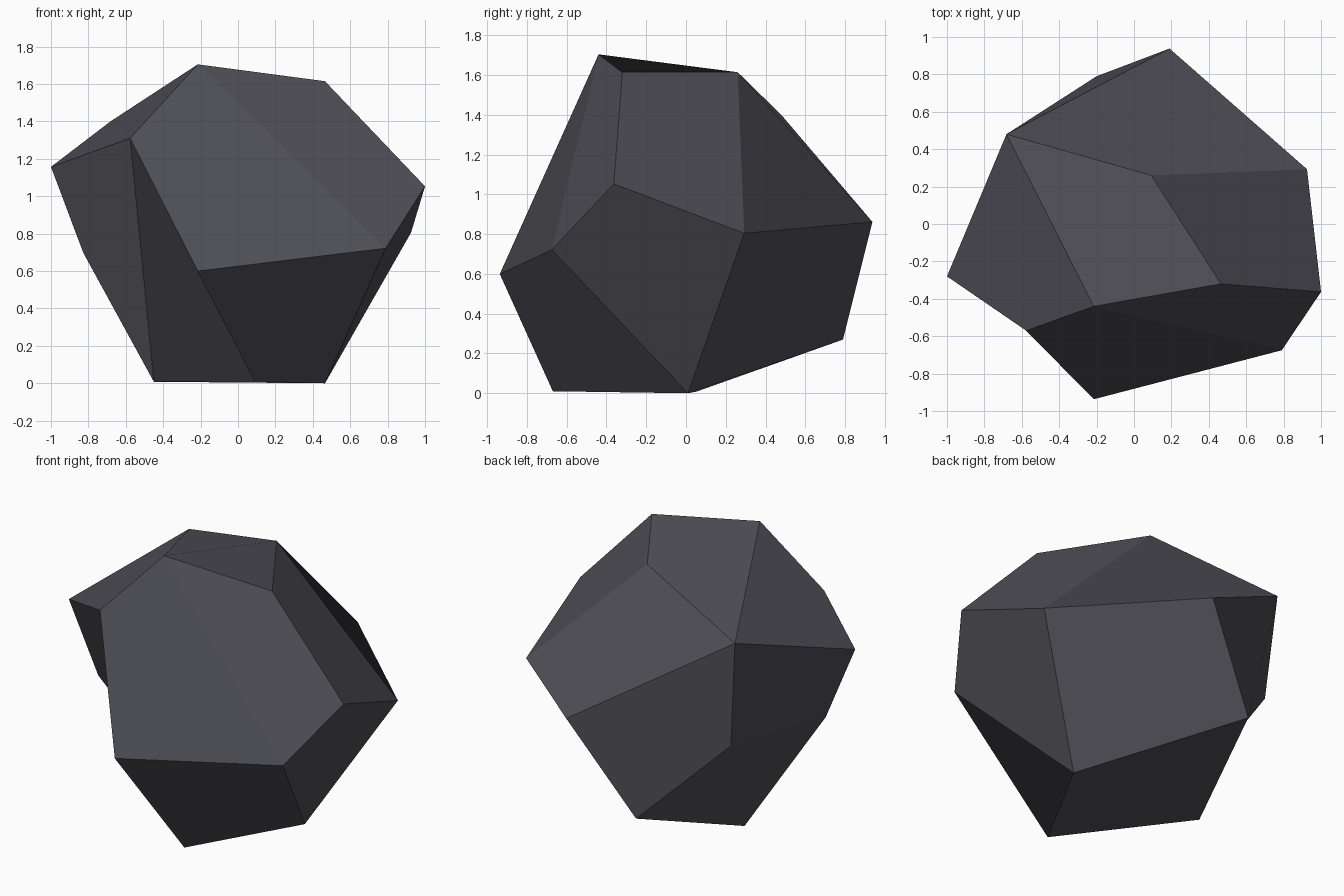
import bpy, bmesh

if "Cube" in bpy.data.objects:
    bpy.data.objects.remove(bpy.data.objects["Cube"])

# One flat stone colour
stone = bpy.data.materials.new("dark_slate_stone")
stone.diffuse_color = (0.078, 0.077, 0.094, 1.0)
stone.use_nodes = True
stone.node_tree.nodes["Principled BSDF"].inputs["Base Color"].default_value = stone.diffuse_color

# Corners of the boulder, one letter each
corners = {
    "A": (-.215, -.44, 1.705), "B": (.465, -.32, 1.615), "N": (.092, .26, 1.615),
    "I": (-.682, .48, 1.4), "G": (-.577, -.57, 1.31), "H": (-1, -.28, 1.157),
    "C": (1, -.363, 1.053), "D": (.925, .293, .805), "E": (.79, -.675, .722),
    "F": (-.215, -.937, .6), "O": (.19, .938, .862), "J": (-.827, -.23, .697),
    "Q": (-.623, .437, .712), "P": (-.2, .79, .27), "M": (.465, .01, 0),
    "L": (.09, -.67, .01), "K": (-.45, .052, .008),
}

# Each facet runs round its corners; the first and third share the fold line
facets = ("BCEA AEFG ABNI BCDN NDOI GAIH EMDC EFLM FLKG GHJK "
          "HIQJ IOPQ PKJQ MPOD MLKP").split()

bm = bmesh.new()
verts = {name: bm.verts.new(co) for name, co in corners.items()}
for facet in facets:
    bm.faces.new([verts[c] for c in facet])
bmesh.ops.recalc_face_normals(bm, faces=bm.faces[:])

mesh = bpy.data.meshes.new("boulder")
bm.to_mesh(mesh)
bm.free()
mesh.materials.append(stone)
boulder = bpy.data.objects.new("boulder", mesh)
bpy.context.collection.objects.link(boulder)
